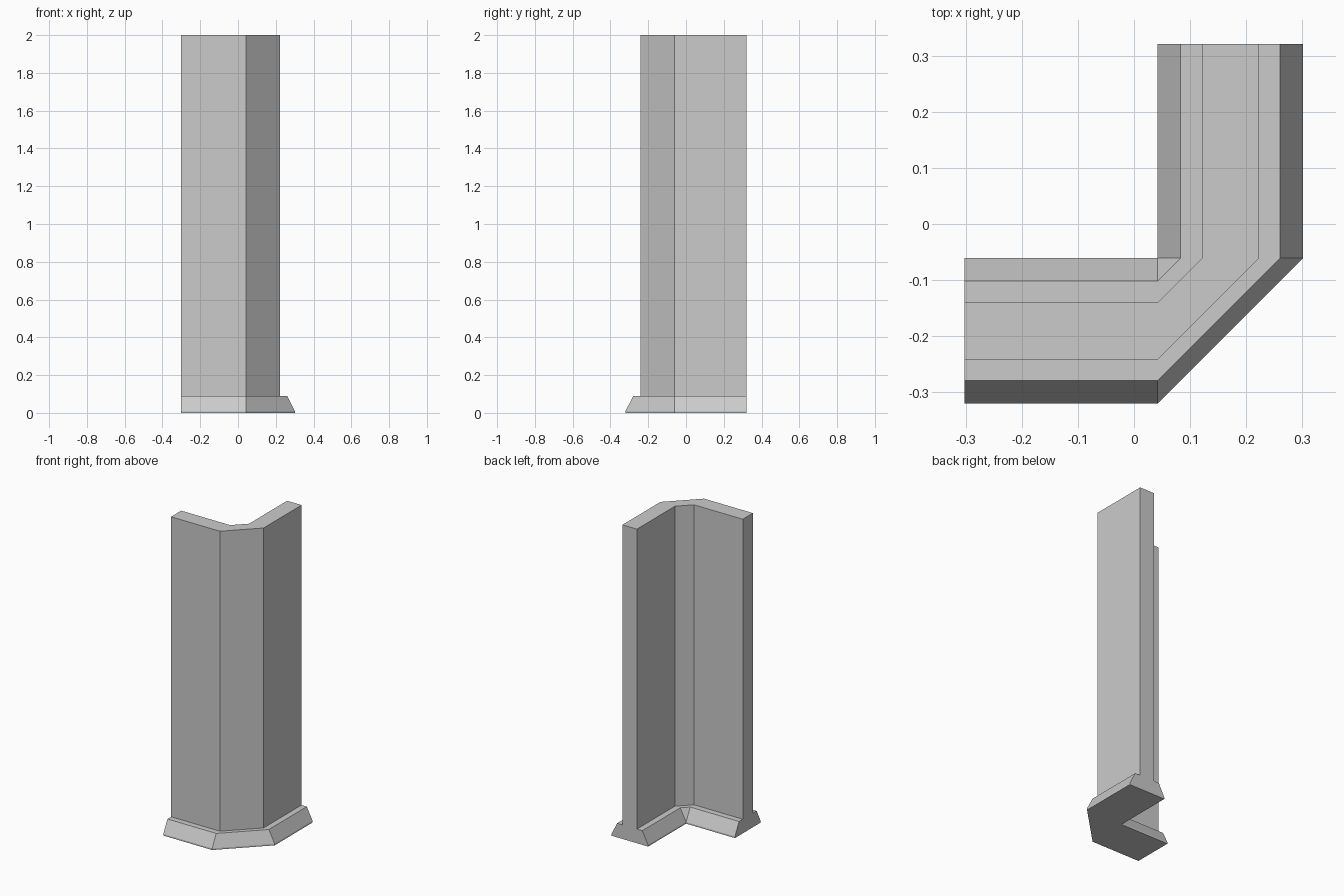
import bpy, bmesh

cube = bpy.data.objects.get("Cube")
if cube:
    bpy.data.objects.remove(cube, do_unlink=True)

# Single plain grey
grey = bpy.data.materials.new("plain grey")
grey.use_nodes = True
colour = (0.6, 0.6, 0.6, 1)
grey.diffuse_color = colour
grey.node_tree.nodes["Principled BSDF"].inputs["Base Color"].default_value = colour

PIVOT_X, PIVOT_Y = 0.042, -0.061   # inner corner of the bend
END_X, END_Y = -0.302, 0.321       # cut ends of the two arms


def stations(r):
    """Plan points of a chamfered corner path at distance r from the inner corner."""
    return [(END_X, PIVOT_Y - r), (PIVOT_X, PIVOT_Y - r),
            (PIVOT_X + r, PIVOT_Y), (PIVOT_X + r, END_Y)]


def sweep(name, profile):
    """Sweep a closed (distance, height) profile round the corner."""
    bm = bmesh.new()
    lines = [[bm.verts.new((x, y, z)) for x, y in stations(r)] for r, z in profile]
    for a, b in zip(lines, lines[1:] + lines[:1]):
        for i in range(3):
            bm.faces.new((a[i], a[i + 1], b[i + 1], b[i]))
    bm.faces.new([line[0] for line in lines])
    bm.faces.new([line[-1] for line in lines])
    bmesh.ops.remove_doubles(bm, verts=bm.verts, dist=0.0001)
    bmesh.ops.recalc_face_normals(bm, faces=bm.faces)
    mesh = bpy.data.meshes.new(name)
    bm.to_mesh(mesh)
    bm.free()
    mesh.materials.append(grey)
    obj = bpy.data.objects.new(name, mesh)
    bpy.context.collection.objects.link(obj)
    return obj


# Tall wall panel
sweep("corner_wall", [(0.079, 0.09), (0.181, 0.09), (0.181, 2), (0.079, 2)])
# Sloped footing with a thin upright lip at the floor
sweep("base_footing", [(0, 0), (0.259, 0), (0.259, 0.01), (0.218, 0.09),
                       (0.041, 0.09), (0, 0.01)])
